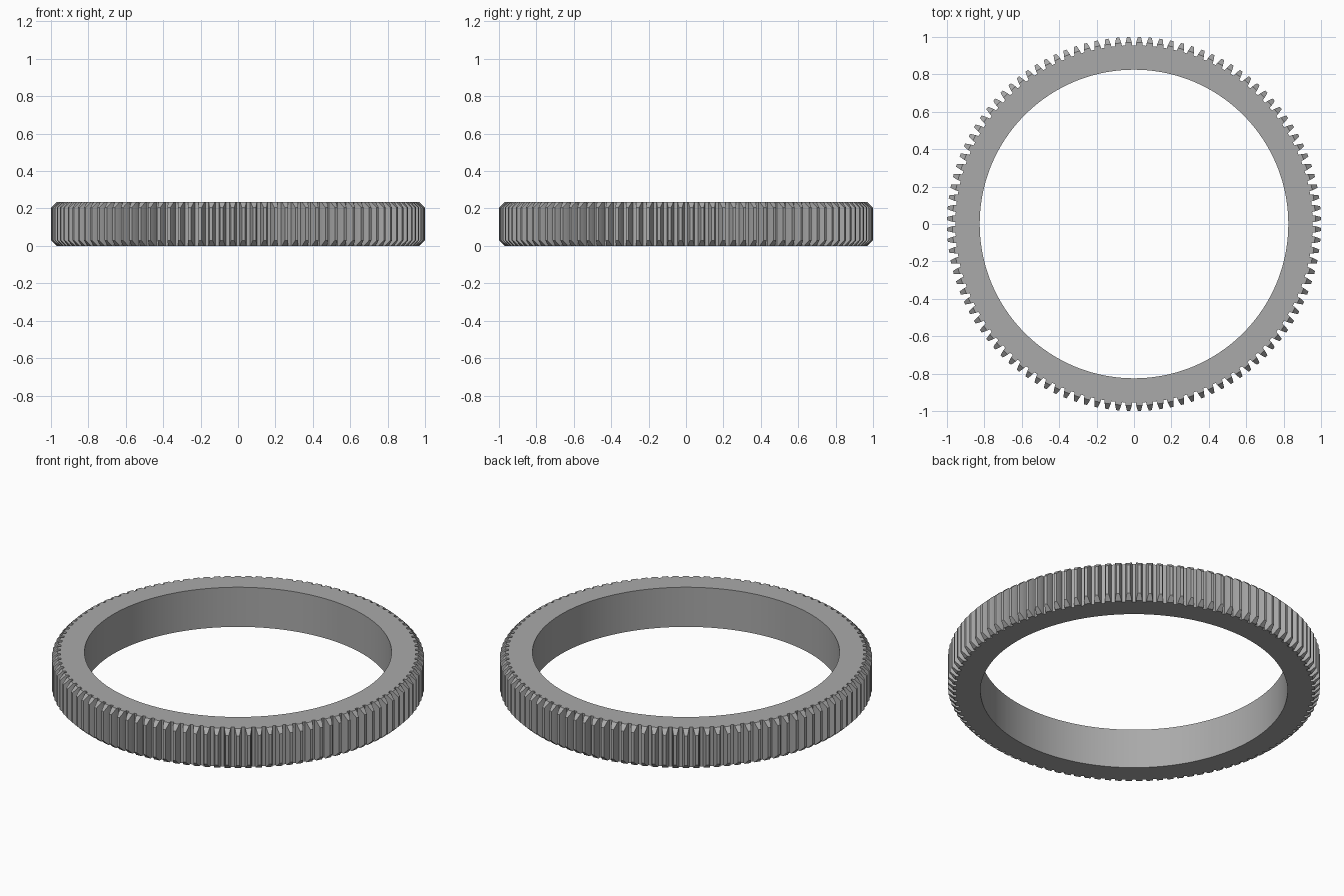
import bpy
import bmesh
import math

cube = bpy.data.objects.get("Cube")
if cube:
    bpy.data.objects.remove(cube, do_unlink=True)

TEETH = 108
HEIGHT = 0.235
BORE = 0.825
CHAMFER_START = 0.97
# Half tooth outline, root to tip: (radius, half width)
FLANK = [(0.955, 0.0185), (CHAMFER_START, 0.0165), (0.983, 0.0135), (1.0, 0.008)]

steel = bpy.data.materials.new("steel grey")
steel.use_nodes = True
colour = (0.40, 0.40, 0.40, 1)
steel.diffuse_color = colour
steel.node_tree.nodes["Principled BSDF"].inputs["Base Color"].default_value = colour

bm = bmesh.new()


def column(radius, angle):
    """Bottom and top vertex, pulled in where the chamfer cuts the tooth."""
    cut = max(0, radius - CHAMFER_START)
    x, y = radius * math.cos(angle), radius * math.sin(angle)
    return [bm.verts.new((x, y, z)) for z in (cut, HEIGHT - cut)]


# Tooth outlines and matching bore points
outlines, bores = [], []
for i in range(TEETH):
    mid = (i + 0.5) * math.tau / TEETH
    right = [column(r, mid - w / r) for r, w in FLANK]
    left = [column(r, mid + w / r) for r, w in reversed(FLANK)]
    outlines.append(right + left)
    spread = FLANK[0][1] / FLANK[0][0]
    bores.append([column(BORE, mid - spread), column(BORE, mid + spread)])

for i, (tooth, bore) in enumerate(zip(outlines, bores)):
    after = (i + 1) % TEETH
    # Tooth walls, root land and bore wall
    wall = tooth + [outlines[after][0]]
    for a, b in zip(wall, wall[1:]):
        bm.faces.new((a[0], b[0], b[1], a[1]))
    inner = bore + [bores[after][0]]
    for a, b in zip(inner, inner[1:]):
        bm.faces.new((b[0], a[0], a[1], b[1]))
    # End faces and tooth chamfers, bottom then top
    for end in (0, 1):
        loops = [
            [bore[0], tooth[0], tooth[1], tooth[-2], tooth[-1], bore[1]],
            [bore[1], tooth[-1], outlines[after][0], bores[after][0]],
            tooth[1:-1],
        ]
        for loop in loops:
            verts = [c[end] for c in loop]
            bm.faces.new(verts if end else verts[::-1])

bmesh.ops.recalc_face_normals(bm, faces=bm.faces)
mesh = bpy.data.meshes.new("ring_gear")
bm.to_mesh(mesh)
bm.free()
mesh.materials.append(steel)
gear = bpy.data.objects.new("ring_gear", mesh)
bpy.context.collection.objects.link(gear)

# Smooth bore with crisp tooth edges
bpy.ops.object.select_all(action="DESELECT")
gear.select_set(True)
bpy.context.view_layer.objects.active = gear
bpy.ops.object.shade_smooth_by_angle(angle=math.radians(20))
